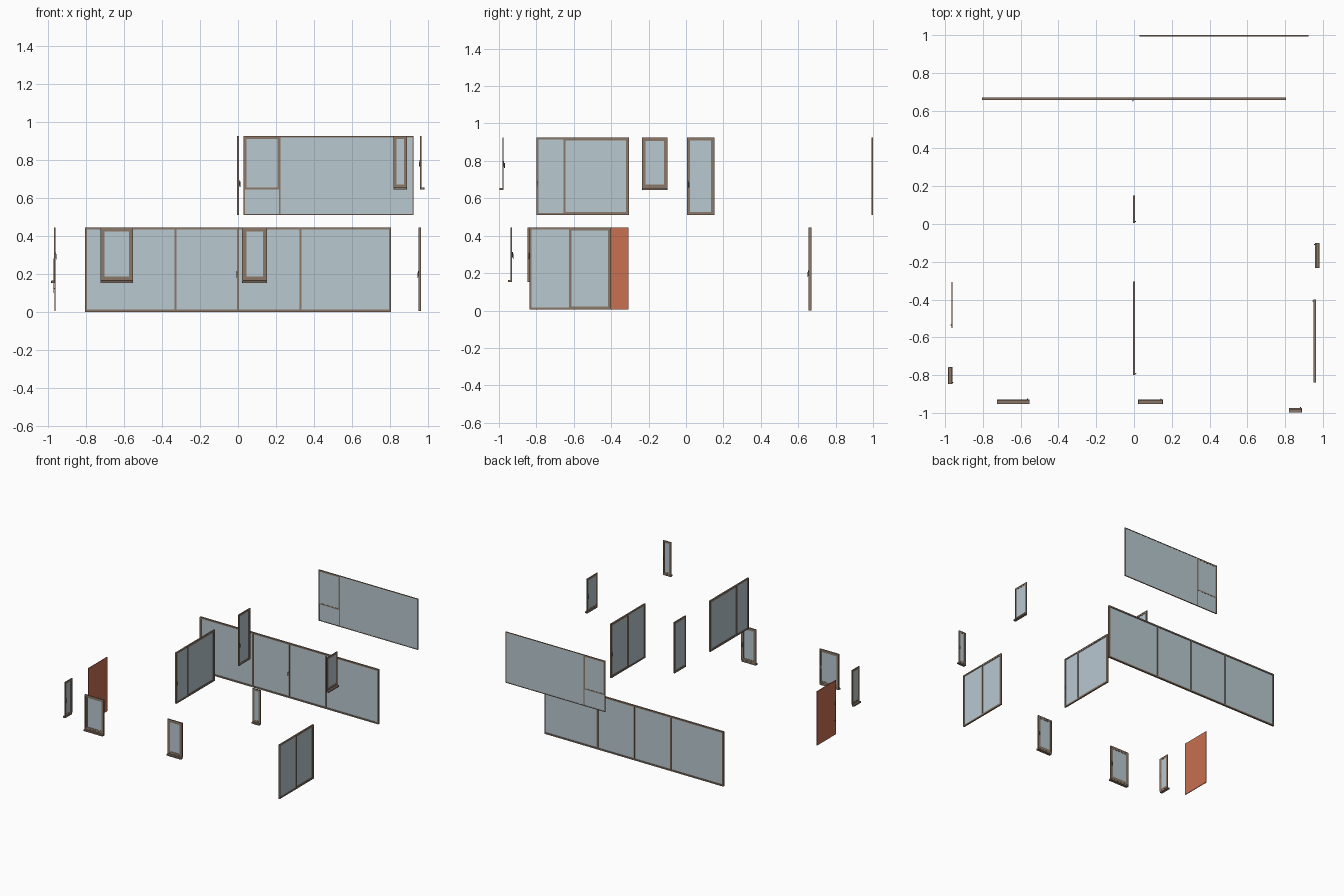
import bpy, bmesh
from mathutils import Vector

if "Cube" in bpy.data.objects:
    bpy.data.objects.remove(bpy.data.objects["Cube"])


def material(name, rgb):
    m = bpy.data.materials.new(name)
    m.diffuse_color = (*rgb, 1)
    m.use_nodes = True
    m.node_tree.nodes["Principled BSDF"].inputs["Base Color"].default_value = m.diffuse_color
    return m


FRAME = material("brown_frame", (0.26, 0.19, 0.14))
GLASS = material("pale_glass", (0.48, 0.58, 0.63))
RED = material("red_door", (0.58, 0.16, 0.08))
DARK = material("dark_metal", (0.12, 0.10, 0.09))


def build(name, axis, boxes, mat, bevel=0):
    """Boxes are (u0,u1, d0,d1, z0,z1): u runs along the wall, d through it."""
    bm = bmesh.new()
    for u0, u1, d0, d1, z0, z1 in boxes:
        a, b = Vector((u0, d0, z0)), Vector((u1, d1, z1))
        if axis == 'y':
            a, b = Vector((d0, u0, z0)), Vector((d1, u1, z1))
        for v in bmesh.ops.create_cube(bm, size=1)['verts']:
            v.co = Vector([(a[i] + b[i]) / 2 + v.co[i] * abs(b[i] - a[i]) for i in range(3)])
    me = bpy.data.meshes.new(name)
    bm.to_mesh(me)
    bm.free()
    me.materials.append(mat)
    ob = bpy.data.objects.new(name, me)
    bpy.context.collection.objects.link(ob)
    if bevel:
        mod = ob.modifiers.new("bevel", 'BEVEL')
        mod.width = bevel
    return ob


def ring(u0, u1, z0, z1, w, d0, d1):
    return [(u0, u0 + w, d0, d1, z0, z1), (u1 - w, u1, d0, d1, z0, z1),
            (u0 + w, u1 - w, d0, d1, z0, z0 + w), (u0 + w, u1 - w, d0, d1, z1 - w, z1)]


def lever(name, axis, u, z, d, side):
    # round rose plate with a slim grip
    build(name, axis, [(u - .003, u + .003, d, d + side * .003, z - .015, z + .015),
                       (u - .002, u + .002, d + side * .003, d + side * .006, z - .022, z + .006)],
          DARK, .0006)


def window(name, axis, u0, u1, z0, z1, d, out, sill, handle_u, w=.022, t=.009):
    """Casement with a projecting sill; d is the inner plane, out the outward sign."""
    h = .012
    inner, outer = sorted((d, d + out * t))
    boxes = ring(u0, u1, z0 + h, z1, .010, inner, outer)
    boxes += ring(u0 + .010, u1 - .010, z0 + h + .010, z1 - .010, w - .010,
                  inner + .001, outer - .001)
    build(name + "_frame", axis, boxes, FRAME)
    build(name + "_sill", axis, [(u0, u1, d, d + out * sill, z0, z0 + h)], FRAME, .001)
    m = (inner + outer) / 2
    build(name + "_glass", axis, [(u0 + w, u1 - w, m - .0015, m + .0015, z0 + h + w, z1 - w)], GLASS)
    lever(name + "_handle", axis, handle_u, (z0 + z1) / 2, d, -out)


def glazed_wall(name, axis, u0, u1, z0, z1, d, t, w, mullions=(), sashes=(), mw=.010):
    """Outer frame, thin mullions and thicker opening sashes around one glass layer."""
    boxes = ring(u0, u1, z0, z1, w, d - t / 2, d + t / 2)
    for m in mullions:
        boxes.append((m - mw / 2, m + mw / 2, d - t / 2, d + t / 2, z0 + w, z1 - w))
    build(name + "_frame", axis, boxes, FRAME)
    for i, (a, b, c, e, sw) in enumerate(sashes):
        build(f"{name}_sash_{i + 1}", axis, ring(a, b, c, e, sw, d - t * .4, d + t * .4), FRAME)
    edges = [u0 + w] + list(mullions) + [u1 - w]
    build(name + "_glass", axis,
          [(a, b, d - .0015, d + .0015, z0 + w, z1 - w) for a, b in zip(edges, edges[1:])], GLASS)


# Long ground floor glazed wall at the back
glazed_wall("rear_lower", 'x', -.805, .805, 0, .445, .663, .015, .011, (-.33, 0, .33))
lever("rear_lower_handle", 'x', -.006, .2, .6555, -1)

# Upper rear window with a small opening sash
glazed_wall("rear_upper", 'x', .03, .925, .51, .925, .9965, .007, .006, (.22,),
            [(.034, .219, .645, .921, .010)], .007)

# Upper balcony slider and door on the centre line
glazed_wall("centre_slider", 'y', -.80, -.305, .51, .925, 0, .012, .011, (-.65,),
            [(-.65, -.314, .519, .916, .007)])
lever("centre_slider_handle", 'y', -.793, .68, .006, 1)
glazed_wall("centre_door", 'y', .005, .152, .51, .925, 0, .009, .009, (),
            [(.013, .144, .518, .917, .009)])
lever("centre_door_handle", 'y', .013, .68, .0045, 1)

# Ground floor slider on the right
glazed_wall("right_slider", 'y', -.838, -.40, .005, .445, .957, .012, .011, (-.62,),
            [(-.62, -.409, .014, .436, .007)])
lever("right_slider_handle", 'y', -.407, .2, .951, -1)

# Red entrance door on the left with pull bar
build("entrance_door", 'y', [(-.55, -.307, -.967, -.961, .005, .445)], RED)
build("entrance_pull", 'y', [(-.537, -.532, -.972, -.969, .10, .28),
                             (-.537, -.532, -.969, -.967, .12, .126),
                             (-.537, -.532, -.969, -.967, .254, .26)], DARK)

# Casement windows with sills
window("front_left_window", 'x', -.725, -.553, .152, .445, -.929, -1, .024, -.564)
window("front_right_window", 'x', .022, .153, .152, .445, -.929, -1, .024, .142)
window("front_upper_window", 'x', .82, .889, .643, .925, -.975, -1, .023, .882, .016, .007)
window("right_upper_window", 'y', -.234, -.10, .643, .925, .959, 1, .022, -.108, .018, .007)
window("left_window", 'y', -.848, -.758, .152, .445, -.962, -1, .022, -.84, .018, .007)
